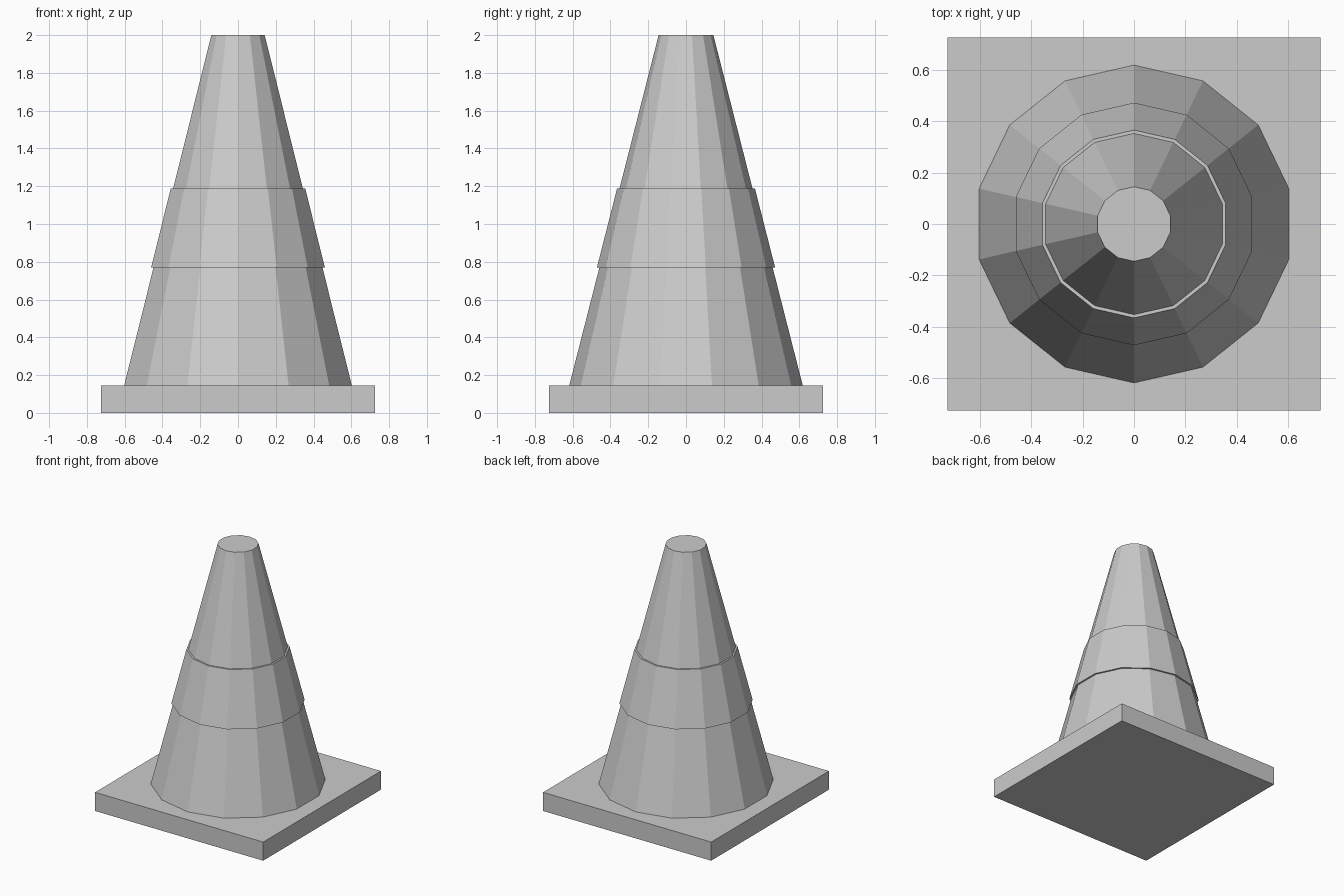
import bpy

cube = bpy.data.objects.get("Cube")
if cube:
    bpy.data.objects.remove(cube, do_unlink=True)

grey = bpy.data.materials.new("plain_grey")
grey.use_nodes = True
colour = (0.6, 0.6, 0.6, 1)
grey.diffuse_color = colour
grey.node_tree.nodes["Principled BSDF"].inputs["Base Color"].default_value = colour

SIDES = 14
BASE_WIDTH, BASE_TOP = 1.45, 0.145
BOTTOM_R, TOP_R, HEIGHT = 0.618, 0.145, 2.0


def radius_at(z):
    t = (z - BASE_TOP) / (HEIGHT - BASE_TOP)
    return BOTTOM_R + (TOP_R - BOTTOM_R) * t


def frustum(name, z0, z1, extra=0.0):
    """Flat-sided slice of the tapering body, optionally swollen outwards."""
    bpy.ops.mesh.primitive_cone_add(
        vertices=SIDES, radius1=radius_at(z0) + extra, radius2=radius_at(z1) + extra,
        depth=z1 - z0, location=(0, 0, (z0 + z1) / 2))
    obj = bpy.context.object
    obj.name = name
    obj.data.materials.append(grey)
    return obj


# Square foot
bpy.ops.mesh.primitive_cube_add(size=1, location=(0, 0, BASE_TOP / 2))
base = bpy.context.object
base.name = "base_plate"
base.scale = (BASE_WIDTH, BASE_WIDTH, BASE_TOP)
bpy.ops.object.transform_apply(location=False, rotation=False, scale=True)
base.data.materials.append(grey)

# Tapering body and the raised collar around its middle
frustum("cone_body", BASE_TOP, HEIGHT)
frustum("raised_band", 0.77, 1.187, extra=0.013)
